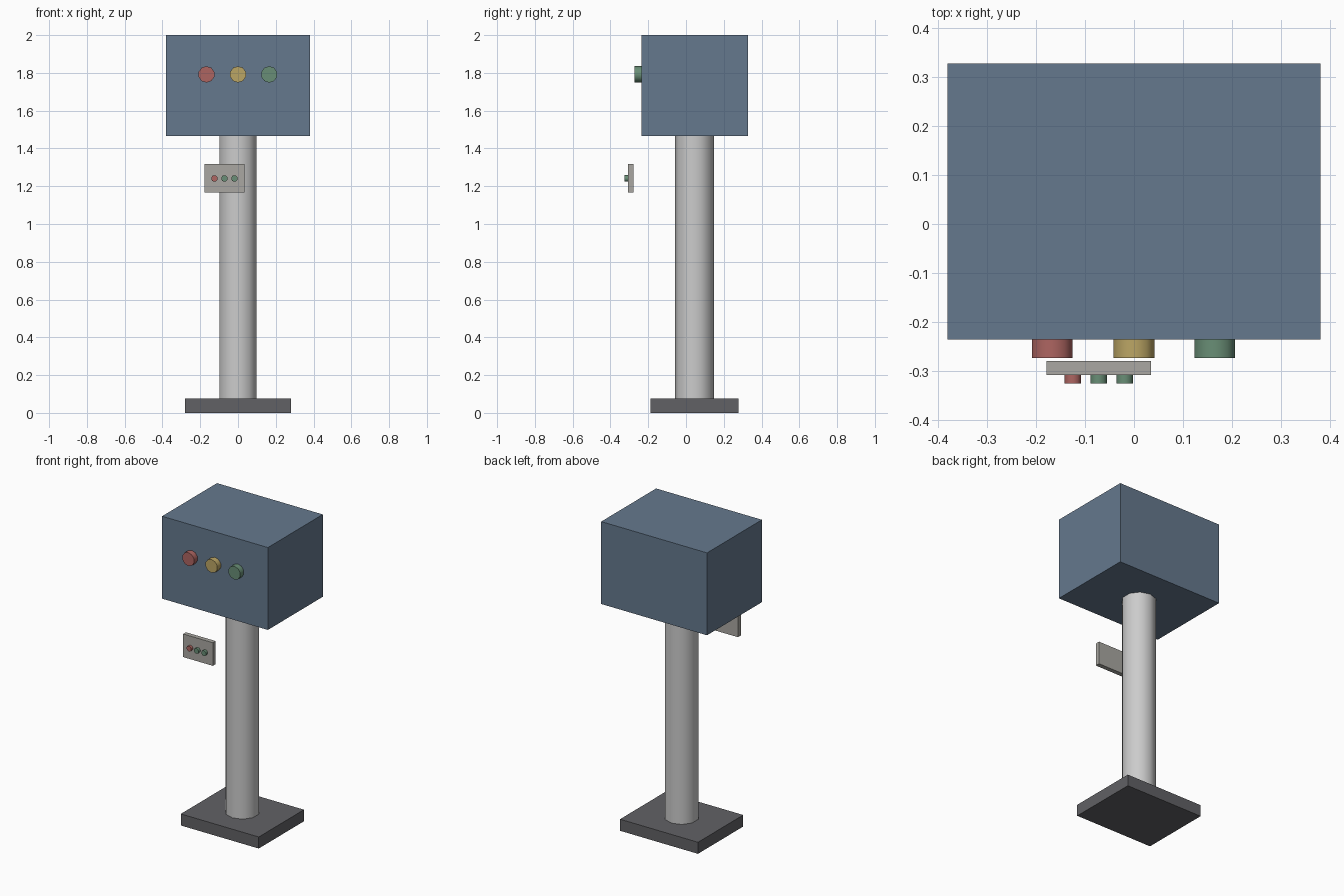
import bpy, math

if "Cube" in bpy.data.objects:
    bpy.data.objects.remove(bpy.data.objects["Cube"])

CY = 0.045  # depth centre of post, head and base


def paint(obj, name, color):
    mat = bpy.data.materials.get(name) or bpy.data.materials.new(name)
    mat.diffuse_color = (*color, 1)
    mat.use_nodes = True
    mat.node_tree.nodes["Principled BSDF"].inputs["Base Color"].default_value = mat.diffuse_color
    obj.data.materials.append(mat)


def box(name, lo, hi):
    bpy.ops.mesh.primitive_cube_add(size=1, location=[(a + b) / 2 for a, b in zip(lo, hi)])
    obj = bpy.context.object
    obj.name = name
    obj.scale = [b - a for a, b in zip(lo, hi)]
    bpy.ops.object.transform_apply(location=False, rotation=False, scale=True)
    return obj


def cylinder(name, radius, length, center, facing_front=False):
    rot = (math.pi / 2, 0, 0) if facing_front else (0, 0, 0)
    bpy.ops.mesh.primitive_cylinder_add(vertices=10, radius=radius, depth=length,
                                        location=center, rotation=rot)
    obj = bpy.context.object
    obj.name = name
    bpy.ops.object.shade_smooth_by_angle(angle=math.radians(40))
    return obj


RED, YELLOW, GREEN = (0.42, 0.13, 0.12), (0.50, 0.38, 0.13), (0.14, 0.27, 0.18)

# Base plate and post
base = box("base_plate", (-0.28, CY - 0.232, 0), (0.28, CY + 0.232, 0.075))
paint(base, "dark_grey", (0.12, 0.12, 0.13))
cylinder("post", 0.103, 1.39, (0, CY, 0.77))

# Head housing
head = box("head_housing", (-0.38, -0.236, 1.465), (0.38, 0.327, 2.0))
paint(head, "slate_blue", (0.13, 0.19, 0.27))

# Signal lamps on the head
for name, x, color in (("red", -0.167, RED), ("yellow", 0, YELLOW), ("green", 0.165, GREEN)):
    lamp = cylinder(name + "_lamp", 0.0435, 0.037, (x, -0.2545, 1.792), True)
    paint(lamp, name + "_paint", color)

# Floating control panel with its buttons
panel = box("control_panel", (-0.178, -0.308, 1.167), (0.035, -0.279, 1.317))
paint(panel, "warm_grey", (0.40, 0.39, 0.36))
for i, (name, color) in enumerate((("red", RED), ("green", GREEN), ("green", GREEN))):
    button = cylinder(f"panel_button_{i + 1}", 0.0173, 0.017,
                      (-0.125 + 0.053 * i, -0.3165, 1.241), True)
    paint(button, name + "_paint", color)
